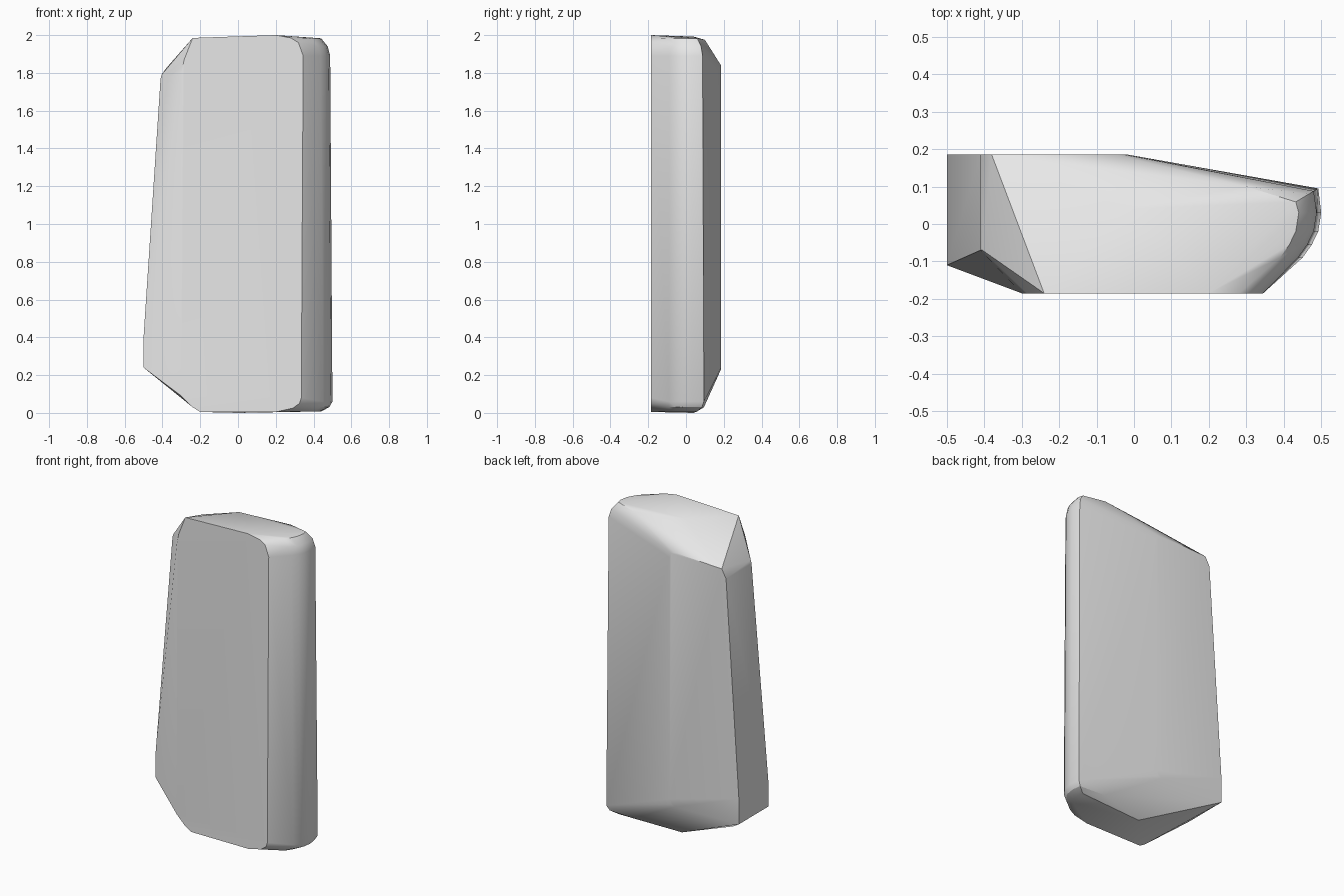
import bpy
import bmesh
import math

default_cube = bpy.data.objects.get("Cube")
if default_cube:
    bpy.data.objects.remove(default_cube, do_unlink=True)

FRONT, BACK = -0.185, 0.185

# Flat front face outline (x, z)
front_outline = [
    (-0.24, 1.985), (0.2, 2), (0.28, 1.985), (0.32, 1.96), (0.345, 1.89),
    (0.335, 0.08), (0.325, 0.05), (0.29, 0.025), (0.2, 0.005),
    (-0.2, 0.005), (-0.24, 0.03), (-0.3, 0.09), (-0.3, 1.8), (-0.285, 1.87),
]
# Flat back face outline (x, z)
back_outline = [
    (-0.5, 0.24), (-0.5, 0.4), (-0.41, 1.77), (-0.38, 1.825),
    (-0.05, 1.84), (-0.025, 1.83), (-0.015, 1.8),
    (-0.015, 0.27), (-0.025, 0.24), (-0.05, 0.23),
]
# Rounded right edge, as a curve in plan (x, y)
edge_plan = [(0.45, -0.09), (0.475, -0.055), (0.492, -0.02), (0.5, 0.03), (0.492, 0.095)]
# Rounding of that edge towards the ends (inset, height)
edge_profile = [(0.06, 0.008), (0.017, 0.03), (0, 0.06),
                (0.012, 1.89), (0.025, 1.94), (0.06, 1.983)]

points = [(x, FRONT, z) for x, z in front_outline]
points += [(x, BACK, z) for x, z in back_outline]
for x, y in edge_plan:
    for inset, z in edge_profile:
        # pull the rear of the edge forwards as it rounds over
        y_pull = inset * 0.6 if y > 0.05 else 0
        points.append((x - inset, y - y_pull, z))

# Chamfered left side
points += [(-0.5, -0.11, 0.24), (-0.5, -0.11, 0.4),
           (-0.41, -0.07, 1.77), (-0.405, -0.07, 1.79)]
# Ridges where the ends slope down to the back
points += [(-0.02, 0.04, 1.992), (0.3, 0.1, 1.975),
           (0, 0.04, 0), (0.3, 0.095, 0.03)]


def make_solid(name, coords, material):
    """Wrap the outlines in one convex faceted solid."""
    bm = bmesh.new()
    for co in coords:
        bm.verts.new(co)
    bmesh.ops.convex_hull(bm, input=bm.verts[:], use_existing_faces=False)
    loose = [v for v in bm.verts if not v.link_faces]
    bmesh.ops.delete(bm, geom=loose, context='VERTS')
    bmesh.ops.dissolve_limit(bm, angle_limit=math.radians(0.5),
                             verts=bm.verts[:], edges=bm.edges[:])
    bmesh.ops.recalc_face_normals(bm, faces=bm.faces[:])
    mesh = bpy.data.meshes.new(name)
    bm.to_mesh(mesh)
    bm.free()
    mesh.materials.append(material)
    obj = bpy.data.objects.new(name, mesh)
    bpy.context.collection.objects.link(obj)
    return obj


# Single plain grey material
grey = bpy.data.materials.new("light_grey")
grey.use_nodes = True
colour = (0.8, 0.8, 0.8, 1)
grey.diffuse_color = colour
for node in grey.node_tree.nodes:
    if node.type == 'BSDF_PRINCIPLED':
        node.inputs["Base Color"].default_value = colour

slab = make_solid("stone_slab", points, grey)

# Smooth the rounded edges, keep the hard ones
bpy.ops.object.select_all(action='DESELECT')
slab.select_set(True)
bpy.context.view_layer.objects.active = slab
bpy.ops.object.shade_smooth_by_angle(angle=math.radians(30))
